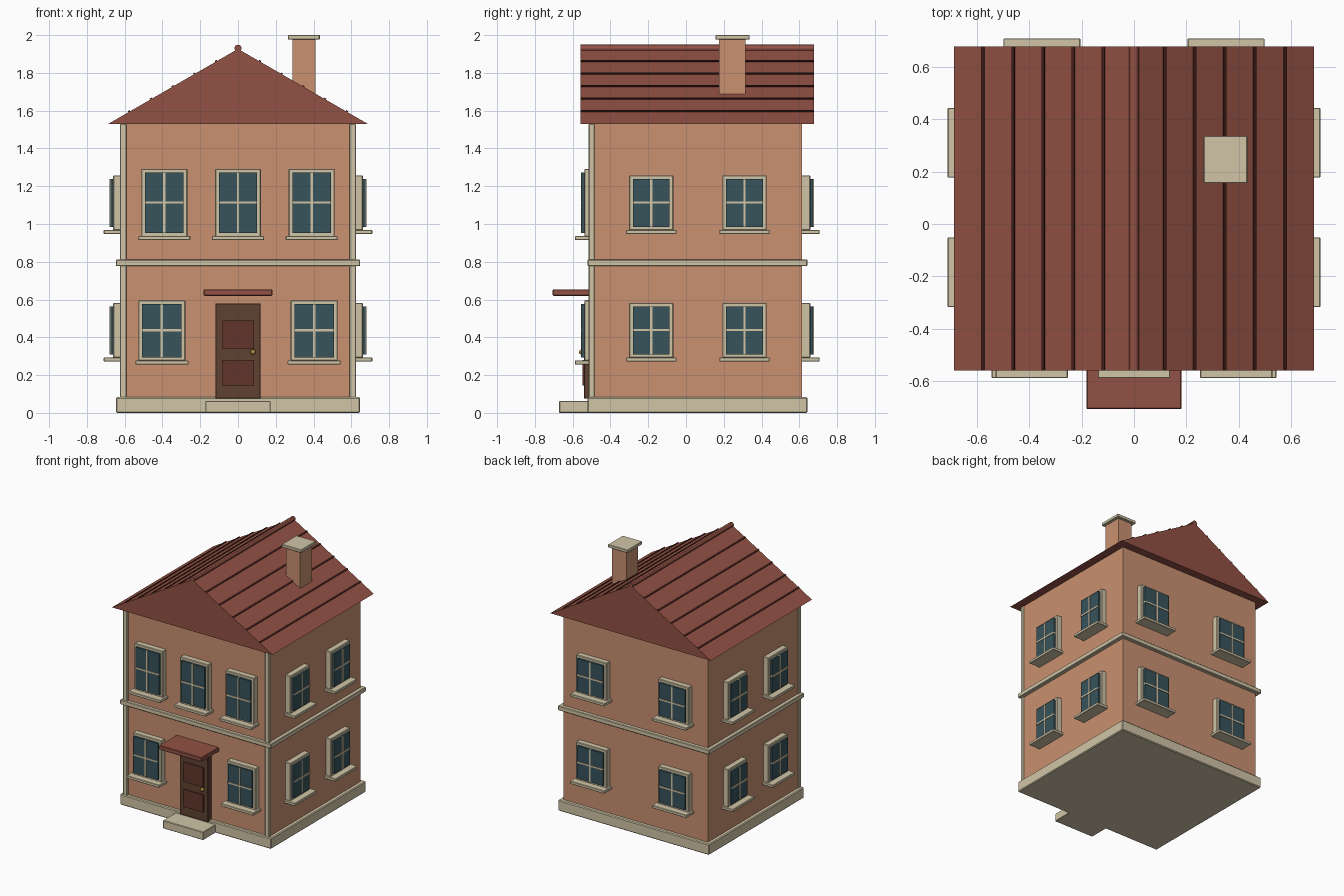
import bpy, math
from mathutils import Matrix

if "Cube" in bpy.data.objects:
    bpy.data.objects.remove(bpy.data.objects["Cube"])


def mat(name, r, g, b):
    m = bpy.data.materials.new(name)
    m.diffuse_color = [(c / 255) ** 2.2 for c in (r, g, b)] + [1]
    m.use_nodes = True
    m.node_tree.nodes["Principled BSDF"].inputs["Base Color"].default_value = m.diffuse_color
    return m


WALL = mat("wall", 200, 144, 112)
TRIM = mat("trim", 208, 196, 166)
ROOF = mat("roof", 145, 82, 70)
LINE = mat("roof_line", 70, 36, 32)
GLASS = mat("glass", 58, 84, 92)
DOOR = mat("door", 95, 68, 52)
PANEL = mat("door_panel", 98, 56, 48)
BRASS = mat("brass", 170, 135, 60)


def mesh_obj(name, verts, faces, m):
    me = bpy.data.meshes.new(name)
    me.from_pydata(verts, [], faces)
    me.materials.append(m)
    o = bpy.data.objects.new(name, me)
    bpy.context.collection.objects.link(o)
    return o


def box(name, x, y, z, m, bevel=0):
    """Box from (min, max) ranges on each axis."""
    x, y, z = sorted(x), sorted(y), sorted(z)
    v = [(a, b, c) for a in x for b in y for c in z]
    f = [(0, 1, 3, 2), (4, 6, 7, 5), (0, 4, 5, 1), (2, 3, 7, 6), (0, 2, 6, 4), (1, 5, 7, 3)]
    o = mesh_obj(name, v, f, m)
    if bevel:
        b = o.modifiers.new("bevel", "BEVEL")
        b.width, b.segments = bevel, 1
    return o


WX, YF, YB = 0.618, -0.495, 0.615      # wall half width, front, back
EAVE, APEX, RX = 1.53, 1.927, 0.687    # roof heights and half width
RY = (-0.559, 0.678)

# Body, plinth and floor band
box("walls", (-WX, WX), (YF, YB), (0.04, EAVE), WALL)
box("plinth", (-0.647, 0.647), (-0.521, 0.643), (0, 0.083), TRIM, 0.006)
box("floor_band", (-0.647, 0.647), (-0.521, 0.643), (0.777, 0.812), TRIM, 0.004)
for s, side in ((-1, "left"), (1, "right")):
    box("corner_strip_" + side, (s * 0.591, s * 0.624), (-0.515, -0.485), (0.08, EAVE), TRIM, 0.003)

# Roof prism, course lines on both slopes, ridge
prof = [(-RX, EAVE), (RX, EAVE), (0, APEX)]
mesh_obj("roof", [(x, y, z) for y in RY for x, z in prof],
         [(0, 1, 2), (5, 4, 3), (0, 3, 4, 1), (1, 4, 5, 2), (2, 5, 3, 0)], ROOF)
slope = math.atan2(APEX - EAVE, RX)
for s, side in ((-1, "left"), (1, "right")):
    for i in range(1, 6):
        x = 0.115 * i
        z = APEX - x * math.tan(slope)
        o = box(f"roof_line_{side}_{i}", (-0.006, 0.006), RY, (-0.006, 0.006), LINE)
        o.data.transform(Matrix.Translation((s * x, 0, z)) @ Matrix.Rotation(s * slope, 4, "Y"))
bpy.ops.mesh.primitive_cylinder_add(vertices=12, radius=0.019, depth=RY[1] - RY[0],
                                    location=(0, sum(RY) / 2, 1.93), rotation=(math.pi / 2, 0, 0))
ridge = bpy.context.object
ridge.name = "ridge"
ridge.data.materials.append(ROOF)
bpy.ops.object.shade_smooth_by_angle()

# Chimney
box("chimney", (0.288, 0.411), (0.174, 0.316), (1.58, 1.98), WALL)
box("chimney_cap", (0.265, 0.433), (0.156, 0.336), (1.976, 2.0), TRIM, 0.003)


def window(name, side, u, w, z0, z1):
    """Window centred at u along a wall: frame, glass, bars and sill."""
    def part(label, hu, d, z, m, bevel=0, du=0):
        along = (u + du - hu, u + du + hu)
        if side in ("left", "right"):
            s = -1 if side == "left" else 1
            x, y = [s * (WX + k) for k in d], along
        else:
            x = along
            y = [YF - k for k in d] if side == "front" else [YB + k for k in d]
        box(f"{name}_{label}", x, y, z, m, bevel)
    zm, t = (z0 + z1) / 2, 0.02
    part("frame", w / 2, (-0.02, 0.043), (z0 - 0.003, z1), TRIM, 0.004)
    part("glass", w / 2 - t, (0.03, 0.057), (z0 + t * 0.8, z1 - t), GLASS)
    part("bar_upright", 0.006, (0.04, 0.062), (z0 + t * 0.8, z1 - t), TRIM)
    part("bar_cross", w / 2 - t, (0.04, 0.062), (zm - 0.006, zm + 0.006), TRIM)
    part("sill", w / 2 + 0.016, (-0.02, 0.093), (z0 - 0.022, z0), TRIM, 0.003)


for i, u in enumerate((-0.39, 0, 0.39)):
    window(f"front_upper_window_{i}", "front", u, 0.243, 0.936, 1.292)
for i, u in enumerate((-0.403, 0.403)):
    window(f"front_lower_window_{i}", "front", u, 0.248, 0.278, 0.597)
for floor, z0, z1 in (("lower", 0.294, 0.583), ("upper", 0.969, 1.258)):
    for side in ("left", "right"):
        for i, u in enumerate((-0.184, 0.31)):
            window(f"{side}_{floor}_window_{i}", side, u, 0.234, z0, z1)
    for i, u in enumerate((-0.351, 0.351)):
        window(f"back_{floor}_window_{i}", "back", u, 0.262, z0, z1)

# Entrance
box("door", (-0.12, 0.12), (-0.54, -0.48), (0.075, 0.58), DOOR, 0.003)
for label, z in (("upper", (0.34, 0.49)), ("lower", (0.145, 0.28))):
    box("door_panel_" + label, (-0.086, 0.086), (-0.549, -0.53), z, PANEL)
bpy.ops.mesh.primitive_uv_sphere_add(segments=12, ring_count=8, radius=0.014, location=(0.08, -0.552, 0.322))
knob = bpy.context.object
knob.name = "door_knob"
knob.data.materials.append(BRASS)
bpy.ops.object.shade_smooth_by_angle()
box("door_canopy", (-0.182, 0.182), (-0.706, -0.48), (0.62, 0.654), ROOF, 0.004)
box("door_step", (-0.173, 0.173), (-0.672, -0.5), (0, 0.063), TRIM, 0.004)
